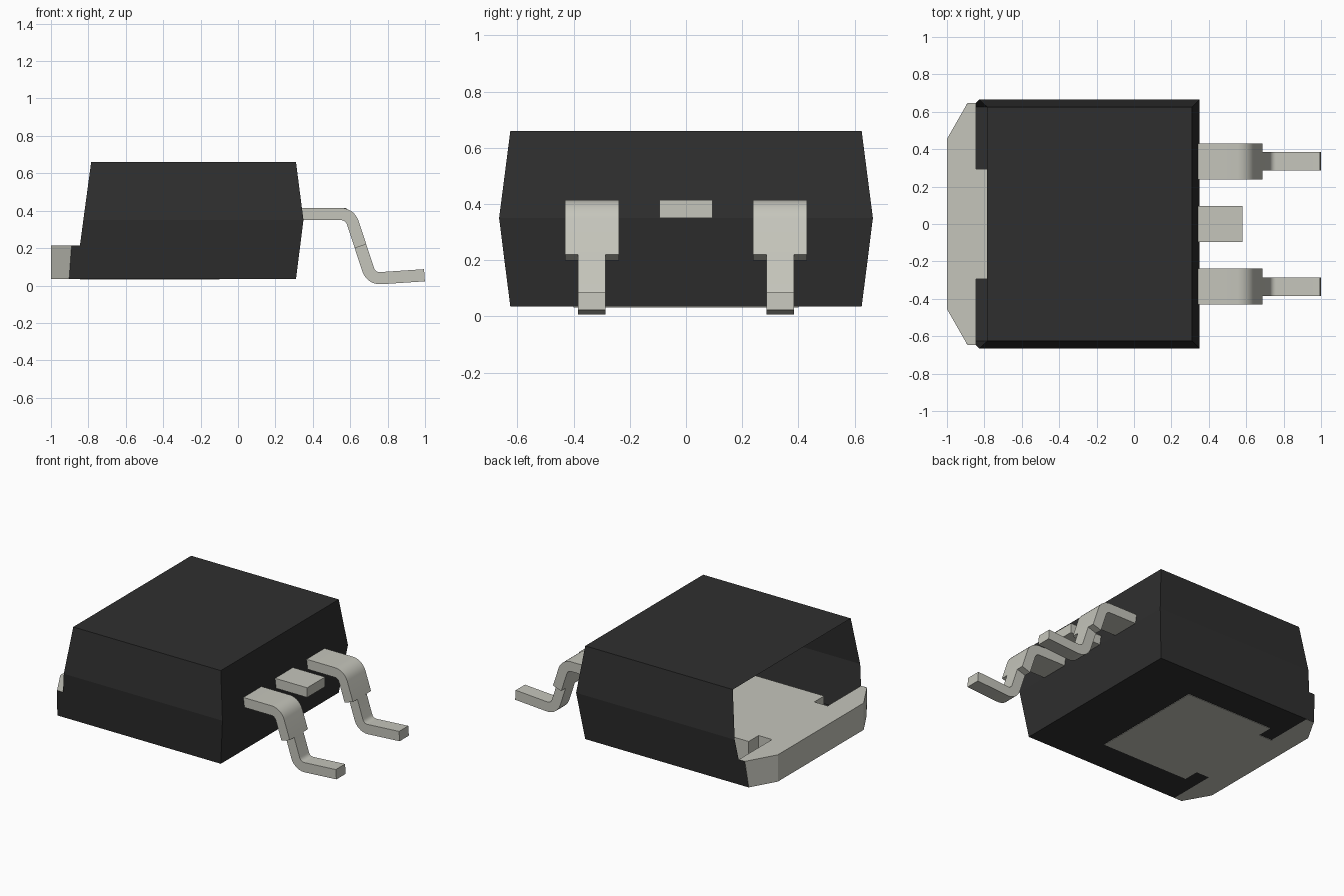
import bpy, bmesh, math
from mathutils import Vector

cube = bpy.data.objects.get("Cube")
if cube:
    bpy.data.objects.remove(cube, do_unlink=True)


def material(name, rgb):
    m = bpy.data.materials.new(name)
    m.use_nodes = True
    m.diffuse_color = (*rgb, 1)
    bsdf = m.node_tree.nodes["Principled BSDF"]
    bsdf.inputs["Base Color"].default_value = (*rgb, 1)
    bsdf.inputs["Roughness"].default_value = 0.6
    return m


BLACK = material("black_plastic", (0.028, 0.028, 0.028))
METAL = material("tinned_metal", (0.56, 0.56, 0.50))


def finish(name, bm, mat, smooth=False):
    bmesh.ops.recalc_face_normals(bm, faces=bm.faces)
    mesh = bpy.data.meshes.new(name)
    bm.to_mesh(mesh)
    bm.free()
    mesh.materials.append(mat)
    ob = bpy.data.objects.new(name, mesh)
    bpy.context.collection.objects.link(ob)
    if smooth:
        bpy.ops.object.select_all(action='DESELECT')
        ob.select_set(True)
        bpy.context.view_layer.objects.active = ob
        bpy.ops.object.shade_smooth_by_angle(angle=math.radians(30))
    return ob


def loft(bm, rings):
    """Closed solid through rings of equal vertex count."""
    vs = [[bm.verts.new(p) for p in r] for r in rings]
    n = len(vs[0])
    for a, b in zip(vs, vs[1:]):
        for i in range(n):
            j = (i + 1) % n
            bm.faces.new((a[i], a[j], b[j], b[i]))
    bm.faces.new(vs[0])
    bm.faces.new(vs[-1])


# Moulded shell: waisted walls, open on the tab side
Z0, ZS, ZM, ZT = 0.035, 0.215, 0.35, 0.66
SIDE = [(0.31, 0.625, Z0), (-0.903, 0.625, Z0), (-0.89, 0.648, ZS),
        (-0.845, 0.648, ZS), (-0.827, 0.665, ZM), (0.35, 0.665, ZM),
        (0.31, 0.625, ZT), (-0.785, 0.625, ZT), (-0.845, 0.625, Z0)]
bm = bmesh.new()
L = [bm.verts.new(p) for p in SIDE]
R = [bm.verts.new((x, -y, z)) for x, y, z in SIDE]
for s in (L, R):
    bm.faces.new([s[i] for i in (0, 8, 1, 2, 3, 4, 5)])
    bm.faces.new([s[i] for i in (5, 4, 7, 6)])
for a, b in ((0, 5), (5, 6), (6, 7), (8, 0)):   # end walls, roof, floor
    bm.faces.new((L[a], L[b], R[b], R[a]))
finish("body_shell", bm, BLACK)

# Heat tab: chamfered outer lip whose ends follow the wall taper
bm = bmesh.new()
rings = []
for z, xc, yc in ((Z0, -0.903, 0.624), (ZS, -0.89, 0.647)):
    half = [(-0.845, yc), (xc, yc), (-1.0, 0.455)]
    outline = half + [(x, -y) for x, y in reversed(half)]
    rings.append([(x, y, z) for x, y in outline])
loft(bm, rings)
finish("heat_tab_lip", bm, METAL)

# Heat plate inside the shell, joined to the lip by a narrower neck
half = [(-0.10, 0.40), (-0.745, 0.40), (-0.745, 0.295), (-0.846, 0.295)]
outline = half + [(x, -y) for x, y in reversed(half)]
bm = bmesh.new()
loft(bm, [[(x, y, z) for x, y in outline] for z in (Z0 - 0.003, ZS)])
finish("heat_plate", bm, METAL)

# Leads
T = 0.0325      # half thickness


def fillet(p0, p1, p2, r, n=7):
    """Arc points rounding the corner p1."""
    a, b = (p0 - p1).normalized(), (p2 - p1).normalized()
    ang = a.angle(b)
    c = p1 + (a + b).normalized() * (r / math.sin(ang / 2))
    t = r / math.tan(ang / 2)
    s, e = p1 + a * t - c, p1 + b * t - c
    sweep = s.angle_signed(e)
    out = []
    for i in range(n + 1):
        w = -sweep * i / n
        out.append(c + Vector((s.x * math.cos(w) - s.y * math.sin(w),
                               s.x * math.sin(w) + s.y * math.cos(w))))
    return out


def strip(name, pts, yc, hw):
    """Flat bar of half width hw following an x-z centre line."""
    rings = []
    for i, p in enumerate(pts):
        d1 = (pts[min(i + 1, len(pts) - 1)] - p).normalized()
        d0 = (p - pts[max(i - 1, 0)]).normalized()
        d = (d0 + d1).normalized()
        n = Vector((-d.y, d.x)) * T
        rings.append([(q.x, yc + s * hw, q.y)
                      for q, s in ((p + n, 1), (p + n, -1), (p - n, -1), (p - n, 1))])
    bm = bmesh.new()
    loft(bm, rings)
    finish(name, bm, METAL, smooth=True)


start, knee = Vector((0.32, 0.382)), Vector((0.598, 0.382))
split = Vector((0.655, 0.21))
ankle, toe = Vector((0.712, 0.036)), Vector((0.997, 0.055))
upper = [start] + fillet(start, knee, split, 0.065) + [split]
lower = [split] + fillet(split, ankle, toe, 0.065) + [toe]

for side, y in (("left", 0.335), ("right", -0.335)):
    strip(side + "_lead_shoulder", upper, y, 0.096)
    strip(side + "_lead_foot", lower, y, 0.049)
strip("middle_lead_stub", [start, Vector((0.58, 0.382))], 0.0, 0.095)
